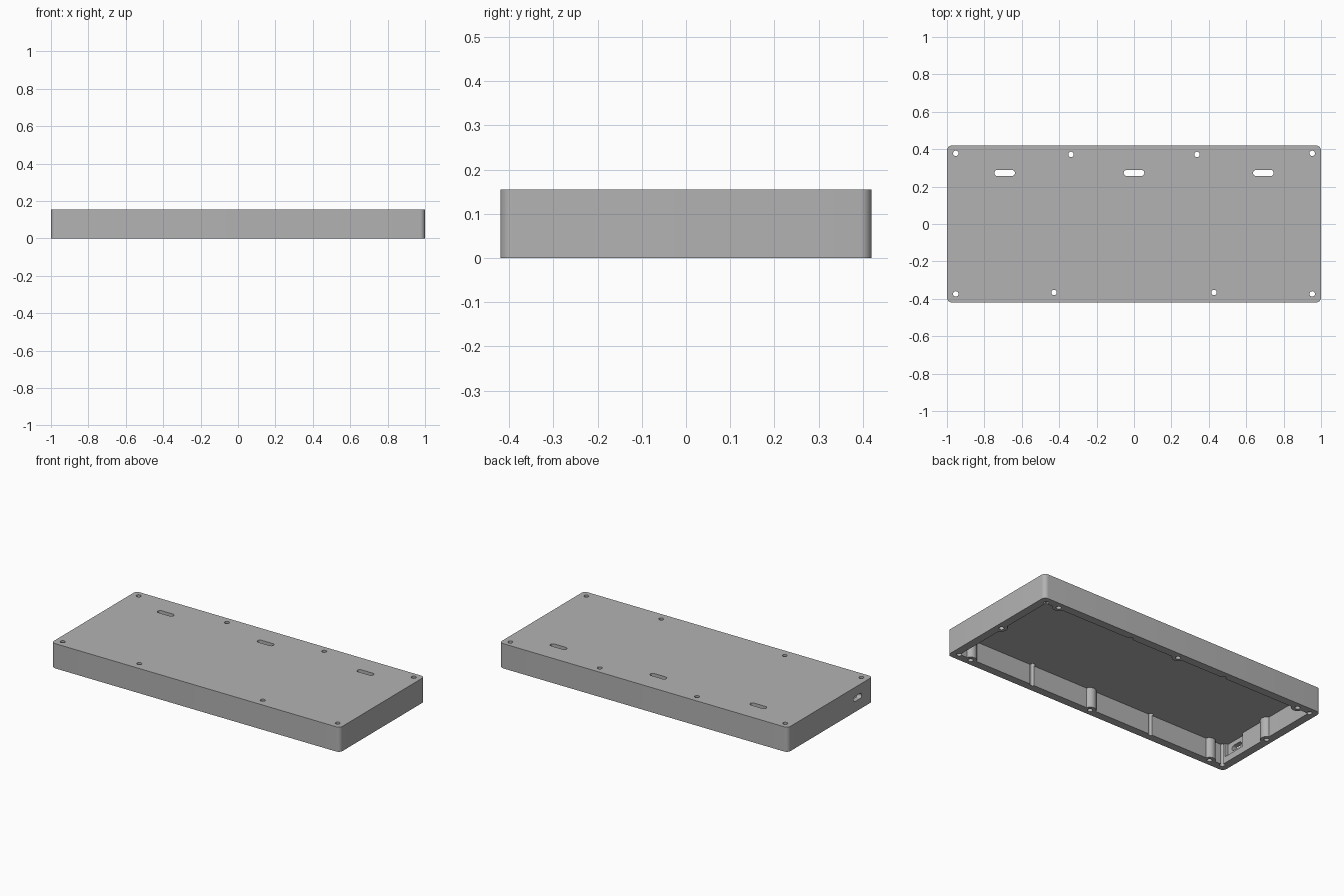
import bpy, bmesh
from math import cos, sin, pi, radians
from mathutils import Matrix

cube = bpy.data.objects.get("Cube")
if cube:
    bpy.data.objects.remove(cube, do_unlink=True)

LENGTH, DEPTH, HEIGHT = 2.0, 0.84, 0.155
WALL, CEILING, CORNER = 0.05, 0.125, 0.027

grey = bpy.data.materials.new("plain_grey")
grey.use_nodes = True
GREY = (0.45, 0.45, 0.45, 1)
grey.diffuse_color = GREY
grey.node_tree.nodes["Principled BSDF"].inputs["Base Color"].default_value = GREY


def prism(name, w, d, r, z0, z1, x=0, y=0, matrix=None, steps=8):
    """Rounded rectangle extruded upward; equal w, d and 2r give a cylinder."""
    bm = bmesh.new()
    ring = []
    for k, (sx, sy) in enumerate([(1, 1), (-1, 1), (-1, -1), (1, -1)]):
        for i in range(steps + 1):
            a = (k + i / steps) * pi / 2
            ring.append(bm.verts.new((x + sx * (w / 2 - r) + r * cos(a),
                                      y + sy * (d / 2 - r) + r * sin(a), z0)))
    bmesh.ops.remove_doubles(bm, verts=ring, dist=1e-5)
    bm.verts.ensure_lookup_table()
    face = bm.faces.new(list(bm.verts))
    top = bmesh.ops.extrude_face_region(bm, geom=[face])
    moved = [v for v in top["geom"] if isinstance(v, bmesh.types.BMVert)]
    bmesh.ops.translate(bm, verts=moved, vec=(0, 0, z1 - z0))
    if matrix:
        bm.transform(matrix)
    bmesh.ops.recalc_face_normals(bm, faces=bm.faces)
    mesh = bpy.data.meshes.new(name)
    bm.to_mesh(mesh)
    bm.free()
    mesh.materials.append(grey)
    ob = bpy.data.objects.new(name, mesh)
    bpy.context.collection.objects.link(ob)
    return ob


def combine(target, tool, operation):
    """Apply a boolean and discard the tool."""
    mod = target.modifiers.new(operation.lower(), "BOOLEAN")
    mod.operation, mod.object, mod.solver = operation, tool, "EXACT"
    bpy.context.view_layer.objects.active = target
    bpy.ops.object.modifier_apply(modifier=mod.name)
    bpy.data.objects.remove(tool, do_unlink=True)


def cylinder(name, radius, z0, z1, x, y):
    return prism(name, 2 * radius, 2 * radius, radius, z0, z1, x, y)


# Shell, open underneath
case = prism("enclosure_shell", LENGTH, DEPTH, CORNER, 0, HEIGHT)
combine(case, prism("cavity", LENGTH - 2 * WALL, DEPTH - 2 * WALL, 0.012, -0.1, CEILING), "DIFFERENCE")

# Screw posts along the walls, with blind holes from below
posts = [(x, y) for x in (-0.865, 0, 0.865) for y in (-0.38, 0.38)]
posts += [(-0.96, 0), (0.96, 0)]
for x, y in posts:
    combine(case, cylinder("post", 0.035, 0, CEILING + 0.01, x, y), "UNION")
for x, y in posts:
    combine(case, cylinder("post_hole", 0.015, -0.1, 0.1, x, y), "DIFFERENCE")

# Through holes that also groove the inside of the walls
for side in (-1, 1):
    for x, y in [(0.953, 0.378), (0.953, -0.374), (0.337, 0.372), (0.428, -0.366)]:
        combine(case, cylinder("screw_hole", 0.0145, -0.1, 0.3, side * x, y), "DIFFERENCE")

# Hanging slots in the top
for x in (-0.692, 0, 0.692):
    combine(case, prism("top_slot", 0.11, 0.032, 0.0155, 0.08, 0.3, x, 0.273), "DIFFERENCE")

# Cable slot in one end, with a thinned pocket behind it
combine(case, prism("pocket", 0.035, 0.15, 0.002, 0.04, CEILING, -0.953, -0.27), "DIFFERENCE")
turn = Matrix.Translation((-1, -0.27, 0.082)) @ Matrix.Rotation(radians(90), 4, "Y")
combine(case, prism("cable_slot", 0.032, 0.08, 0.0155, -0.1, 0.1, matrix=turn), "DIFFERENCE")

bpy.ops.object.select_all(action="DESELECT")
case.select_set(True)
bpy.context.view_layer.objects.active = case
bpy.ops.object.shade_smooth_by_angle(angle=radians(30))
